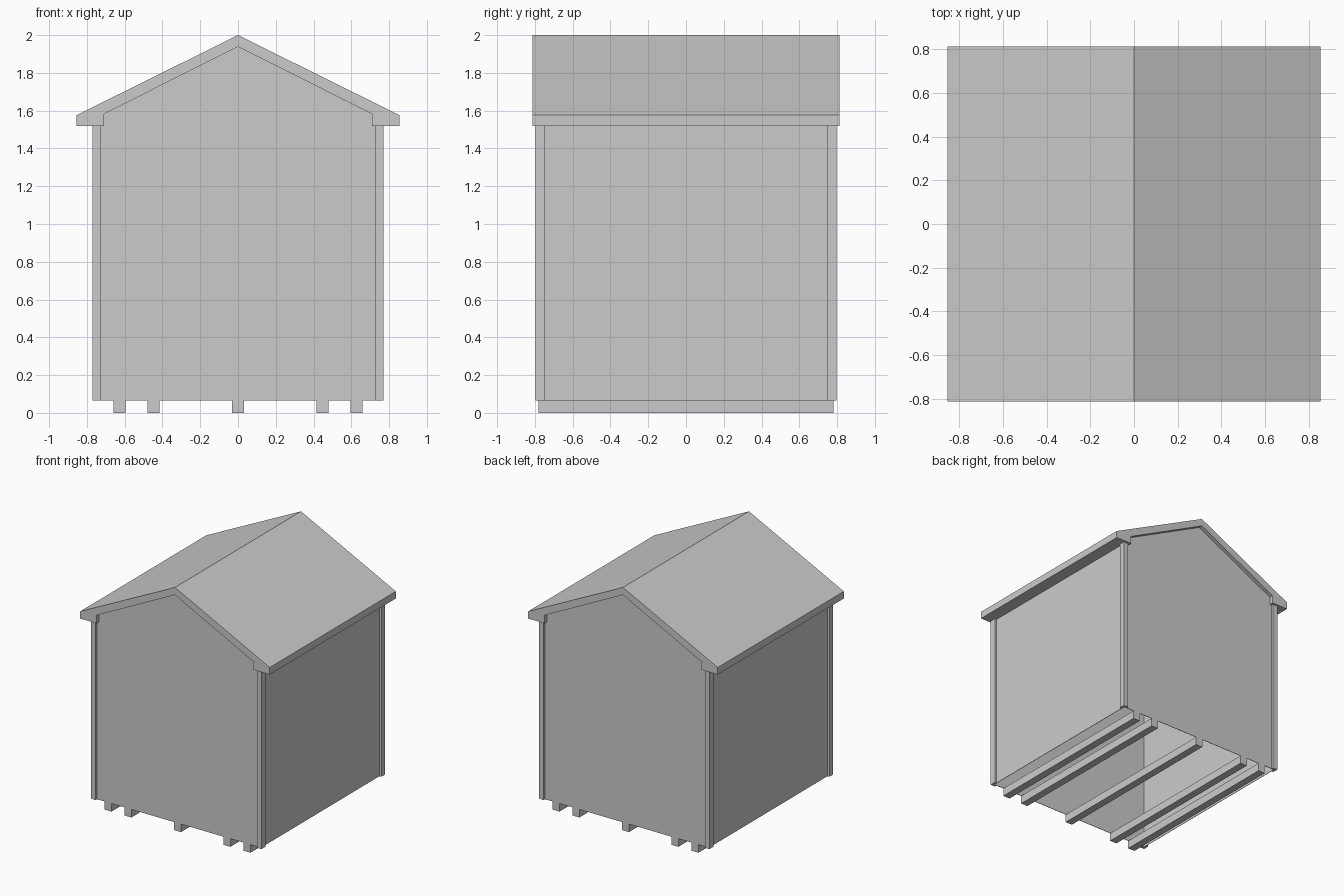
import bpy
import bmesh

cube = bpy.data.objects.get("Cube")
if cube:
    bpy.data.objects.remove(cube, do_unlink=True)

grey = bpy.data.materials.new("plain_grey")
grey.use_nodes = True
colour = (0.6, 0.6, 0.6, 1)
grey.diffuse_color = colour
grey.node_tree.nodes["Principled BSDF"].inputs["Base Color"].default_value = colour


def extrude_profile(name, points, offset, open_faces=None):
    """Extrude a closed outline; open_faces picks faces to leave out."""
    bm = bmesh.new()
    face = bm.faces.new([bm.verts.new(p) for p in points])
    grown = bmesh.ops.extrude_face_region(bm, geom=[face], use_keep_orig=True)
    moved = [g for g in grown["geom"] if isinstance(g, bmesh.types.BMVert)]
    bmesh.ops.translate(bm, verts=moved, vec=offset)
    bmesh.ops.recalc_face_normals(bm, faces=bm.faces)
    if open_faces:
        bm.normal_update()
        gone = [f for f in bm.faces if open_faces(f)]
        bmesh.ops.delete(bm, geom=gone, context="FACES")
    mesh = bpy.data.meshes.new(name)
    bm.to_mesh(mesh)
    bm.free()
    mesh.materials.append(grey)
    obj = bpy.data.objects.new(name, mesh)
    bpy.context.collection.objects.link(obj)
    return obj


base, eave, wall_x, wall_y = 0.066, 1.518, 0.753, 0.78
roof_y = 0.8125

# Roof: a gabled slab with boxed eaves
half = [(0.855, 1.576), (0.855, eave), (0.71, eave), (0.71, 1.582)]
outline = [(0, 2)] + half + [(0, 1.939)] + [(-x, z) for x, z in reversed(half)]
extrude_profile("roof", [(x, -roof_y, z) for x, z in outline], (0, 2 * roof_y, 0))

# Walls: a thin gabled shell, open below and tucked into the roof
gable = [(-wall_x, base), (wall_x, base), (wall_x, 1.575), (0, 1.955), (-wall_x, 1.575)]
walls = extrude_profile("walls", [(x, -wall_y, z) for x, z in gable],
                        (0, 2 * wall_y, 0), lambda f: abs(f.normal.z) > 0.5)
shell = walls.modifiers.new("thickness", "SOLIDIFY")
shell.thickness = 0.005
shell.offset = -1

# Corner trims: angled boards wrapping each corner
angle = [(0.77, 0.797), (0.7275, 0.797), (0.7275, wall_y),
         (wall_x, wall_y), (wall_x, 0.748), (0.77, 0.748)]
for side, sx in (("left", 1), ("right", -1)):
    for end, sy in (("front", -1), ("back", 1)):
        extrude_profile(f"{end}_{side}_corner_trim",
                        [(sx * x, sy * y, base) for x, y in angle],
                        (0, 0, eave - base))

# Floor runners from front to back
for i, x in enumerate((-0.627, -0.447, 0, 0.447, 0.627)):
    a, b = x - 0.031, x + 0.031
    extrude_profile(f"floor_runner_{i + 1}",
                    [(a, -wall_y, 0), (b, -wall_y, 0), (b, -wall_y, base), (a, -wall_y, base)],
                    (0, 2 * wall_y, 0))
